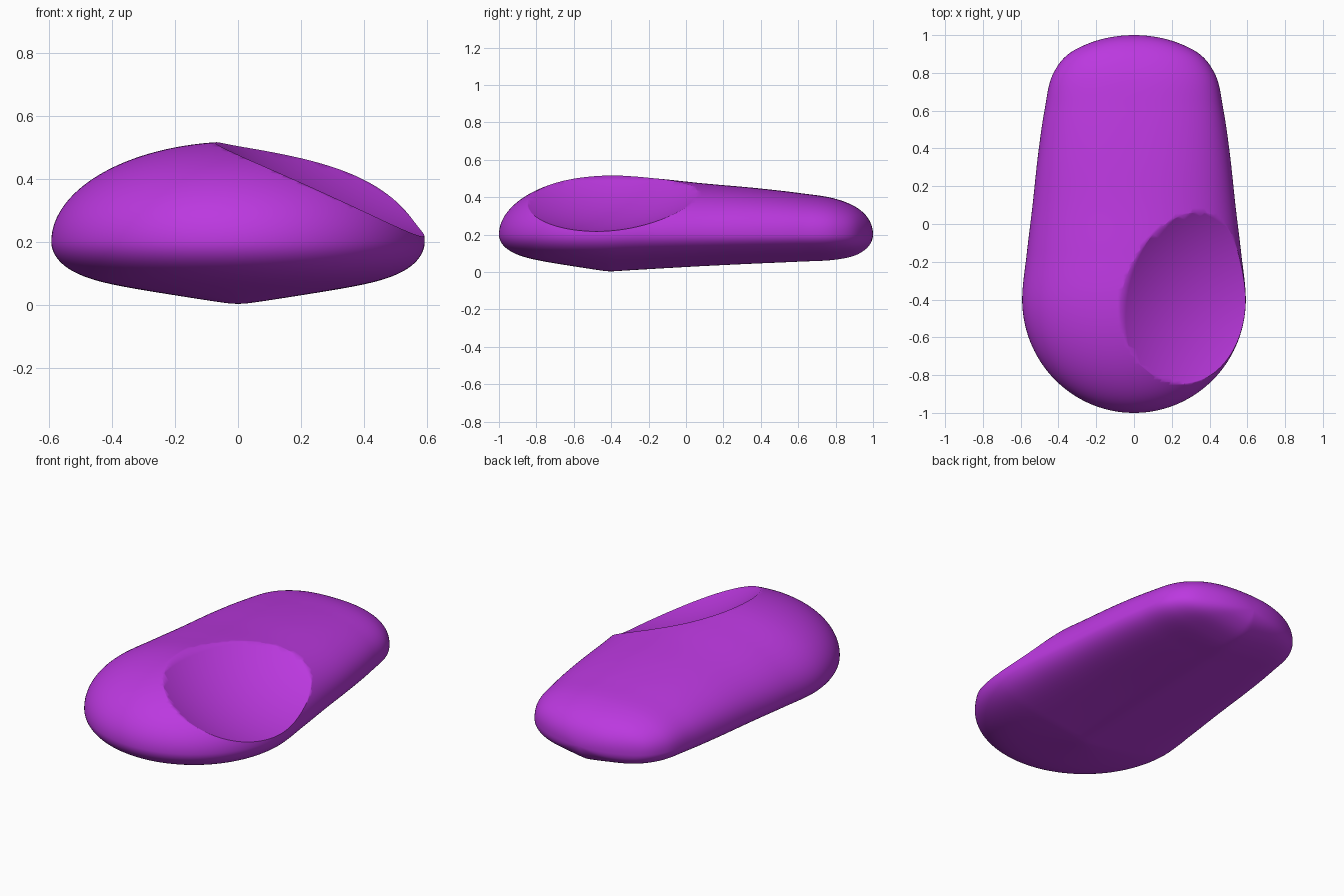
import bpy, bmesh, math

if "Cube" in bpy.data.objects:
    bpy.data.objects.remove(bpy.data.objects["Cube"])

RIM_Z = 0.20                       # height of the widest line
MID_Y, HALF_W, NOSE = -0.40, 0.592, 0.60
CROWN, KEEL = 0.318, 0.197         # rise and drop from the widest line

# Profiles of the tapering back: (y, half width, rise, drop)
STATIONS = [
    (-0.40, 0.592, 0.318, 0.197), (-0.15, 0.567, 0.299, 0.182), (0.10, 0.537, 0.273, 0.168),
    (0.35, 0.510, 0.251, 0.156), (0.60, 0.474, 0.223, 0.145), (0.80, 0.426, 0.191, 0.134),
    (0.90, 0.347, 0.152, 0.113), (0.96, 0.230, 0.105, 0.079), (1.00, 0.0, 0.0, 0.0)]
KEYS = [math.acos(-s[0]) for s in STATIONS]


def tangent(k, c):
    """Slope of column c at station k."""
    def slope(j):
        return (STATIONS[j + 1][c] - STATIONS[j][c]) / (KEYS[j + 1] - KEYS[j])
    if k == 0:
        return slope(0) if c == 3 else 0
    if k == len(KEYS) - 1:
        return slope(k - 1)
    h0, h1 = KEYS[k] - KEYS[k - 1], KEYS[k + 1] - KEYS[k]
    return (slope(k - 1) * h1 + slope(k) * h0) / (h0 + h1)


def profile(th, c):
    """Smooth value of column c at end-to-end angle th."""
    k = max(i for i in range(len(KEYS) - 1) if KEYS[i] <= th + 1e-9)
    h = KEYS[k + 1] - KEYS[k]
    t = (th - KEYS[k]) / h
    return ((2*t**3 - 3*t**2 + 1) * STATIONS[k][c] + (t**3 - 2*t**2 + t) * h * tangent(k, c)
            + (3*t**2 - 2*t**3) * STATIONS[k + 1][c] + (t**3 - t**2) * h * tangent(k + 1, c))


def underside(r):
    """Blunt cone with a rounded edge: 1 at the middle, 0 at the edge."""
    r = min(abs(r), 1.0)
    cone = 1 - 0.48 * (math.sqrt(r * r + 0.0025) - 0.05)
    return cone * math.sqrt(max(0.0, 1 - r ** 8))


# Section list: rounded front, then tapering back
FRONT, BACK, SIDES = 44, 72, 128
sections = []
for i in range(1, FRONT):
    a = math.pi / 2 * i / FRONT
    e = math.sin(a)
    sections.append((MID_Y - NOSE * math.cos(a), HALF_W * e, CROWN * e, None))
for i in range(BACK):
    th = KEYS[0] + (math.pi - KEYS[0]) * i / BACK
    sections.append((-math.cos(th), *(profile(th, c) for c in (1, 2, 3))))

# Body: sections lofted from the front tip to the back tip
bm = bmesh.new()
rings = []
for y, w, up, down in sections:
    f = min(1, max(0, (y + 0.4) / 1.2))
    power = 2 / (2 + 0.4 * f * f * (3 - 2 * f))   # boxier towards the back
    ring = []
    for j in range(SIDES):
        a = 2 * math.pi * j / SIDES
        c, s = math.cos(a), math.sin(a)
        x = c * w
        if s >= 0:
            x = math.copysign(abs(c) ** power, c) * w
            z = RIM_Z + up * s ** power
        elif down is None:
            z = RIM_Z - KEEL * underside(math.hypot(x / HALF_W, (y - MID_Y) / NOSE))
        else:
            z = RIM_Z - down * underside(c)
        ring.append(bm.verts.new((x, y, z)))
    rings.append(ring)
for r0, r1 in zip(rings, rings[1:]):
    for j in range(SIDES):
        k = (j + 1) % SIDES
        bm.faces.new((r0[j], r0[k], r1[k], r1[j]))
for ring, y in ((rings[0], -1), (rings[-1], 1)):
    tip = bm.verts.new((0, y, RIM_Z))
    for j in range(SIDES):
        bm.faces.new((ring[j], ring[(j + 1) % SIDES], tip))
bmesh.ops.recalc_face_normals(bm, faces=bm.faces)
mesh = bpy.data.meshes.new("body")
bm.to_mesh(mesh)
bm.free()
body = bpy.data.objects.new("body", mesh)
bpy.context.collection.objects.link(body)

purple = bpy.data.materials.new("purple")
purple.diffuse_color = (0.50, 0.04, 0.74, 1)
purple.use_nodes = True
purple.node_tree.nodes["Principled BSDF"].inputs["Base Color"].default_value = purple.diffuse_color
mesh.materials.append(purple)

# Shallow dish scooped out of the front right by a large sphere
bpy.ops.mesh.primitive_uv_sphere_add(segments=160, ring_count=80, radius=1.16,
                                     location=(0.71, -0.495, 1.37))
cutter = bpy.context.object
cutter.name = "dish_cutter"
cutter.hide_render = True
cutter.data.materials.append(purple)
scoop = body.modifiers.new("dish", 'BOOLEAN')
scoop.operation = 'DIFFERENCE'
scoop.solver = 'EXACT'
scoop.object = cutter

bpy.ops.object.select_all(action='DESELECT')
body.select_set(True)
bpy.context.view_layer.objects.active = body
bpy.ops.object.modifier_apply(modifier=scoop.name)
bpy.data.objects.remove(cutter)
bpy.ops.object.shade_smooth_by_angle(angle=math.radians(60))
